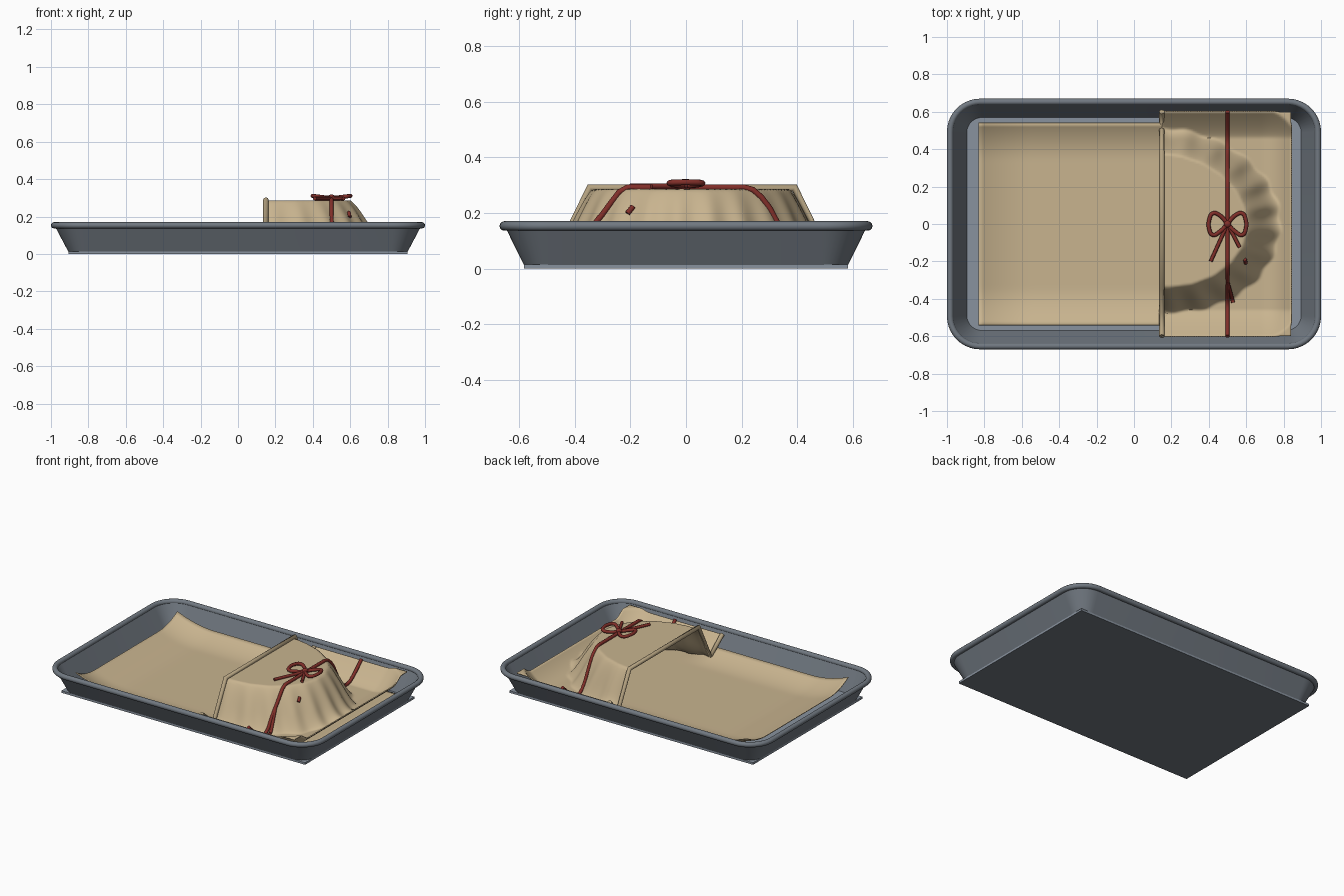
import bpy, bmesh, math
from mathutils import Vector

if "Cube" in bpy.data.objects:
    bpy.data.objects.remove(bpy.data.objects["Cube"])


def material(name, rgb):
    m = bpy.data.materials.new(name)
    m.diffuse_color = (*rgb, 1)
    m.use_nodes = True
    m.node_tree.nodes["Principled BSDF"].inputs["Base Color"].default_value = m.diffuse_color
    return m


STEEL = material("tray_steel", (0.165, 0.19, 0.22))
FLOOR = material("tray_floor_steel", (0.25, 0.29, 0.345))
PAPER = material("tan_paper", (0.58, 0.455, 0.275))
EDGE = material("paper_edge", (0.45, 0.355, 0.215))
TWINE = material("red_twine", (0.22, 0.028, 0.022))


def finish(name, bm, mats, angle=40):
    me = bpy.data.meshes.new(name)
    bm.to_mesh(me)
    bm.free()
    ob = bpy.data.objects.new(name, me)
    bpy.context.collection.objects.link(ob)
    for m in mats:
        me.materials.append(m)
    bpy.ops.object.select_all(action='DESELECT')
    ob.select_set(True)
    bpy.context.view_layer.objects.active = ob
    bpy.ops.object.shade_smooth_by_angle(angle=math.radians(angle))
    return ob


def rounded_rect(hx, hy, r, n=10):
    pts = []
    for cx, cy, a0 in ((1, 1, 0), (-1, 1, 90), (-1, -1, 180), (1, -1, 270)):
        for i in range(n + 1):
            a = math.radians(a0 + 90 * i / n)
            pts.append((cx * (hx - r) + r * math.cos(a), cy * (hy - r) + r * math.sin(a)))
    return pts


def loft(bm, rings, closed=False):
    rows = [[bm.verts.new((x, y, z)) for x, y in rounded_rect(hx, hy, r)]
            for hx, hy, r, z in rings]
    pairs = list(zip(rows, rows[1:]))
    if closed:
        pairs.append((rows[-1], rows[0]))
    for a, b in pairs:
        n = len(a)
        for i in range(n):
            j = (i + 1) % n
            bm.faces.new((a[i], a[j], b[j], b[i]))
    bmesh.ops.recalc_face_normals(bm, faces=bm.faces)


# Tray base: thin square-cornered plate, dark underneath
bm = bmesh.new()
bmesh.ops.create_cube(bm, size=1)
for v in bm.verts:
    v.co = Vector((v.co.x * 1.815, v.co.y * 1.165, 0.007 + v.co.z * 0.014))
for f in bm.faces:
    f.material_index = 1 if f.normal.z < -0.5 else 0
finish("tray_base", bm, [FLOOR, STEEL])

# Tray walls: flared rounded rectangle with thickness
bm = bmesh.new()
loft(bm, [(0.905, 0.58, 0.09, 0.008), (0.98, 0.65, 0.155, 0.15),
          (0.968, 0.638, 0.145, 0.15), (0.893, 0.568, 0.08, 0.012)], closed=True)
finish("tray_walls", bm, [STEEL])

# Rolled rim
bm = bmesh.new()
rim = []
for i in range(12):
    a = 2 * math.pi * i / 12
    o = 0.017 * math.cos(a)
    rim.append((0.983 + o, 0.653 + o, 0.16 + o, 0.153 + 0.017 * math.sin(a)))
loft(bm, rim, closed=True)
finish("tray_rim", bm, [STEEL])


def ramp(v, lo, hi):
    t = max(0, min(1, (v - lo) / (hi - lo)))
    return t


def sheet(name, x0, x1, y0, y1, nx, ny, height, thick):
    bm = bmesh.new()
    g = []
    for i in range(nx + 1):
        x = x0 + (x1 - x0) * i / nx
        g.append([])
        for j in range(ny + 1):
            y = y0 + (y1 - y0) * j / ny
            g[-1].append(bm.verts.new((x, y, height(x, y))))
    for i in range(nx):
        for j in range(ny):
            bm.faces.new((g[i][j], g[i + 1][j], g[i + 1][j + 1], g[i][j + 1]))
    ob = finish(name, bm, [PAPER], 60)
    mod = ob.modifiers.new("thickness", 'SOLIDIFY')
    mod.thickness = thick
    mod.offset = -1
    return ob


# Bottom sheet: flat, curling up along its edges
def lower(x, y):
    fade = 1 - ramp(x, 0.15, 0.3)
    cx = ramp(-x, 0.55, 0.83) ** 2
    cy = ramp(abs(y), 0.34, 0.54) ** 2
    return 0.022 + (0.06 * cx + 0.06 * cy) * fade


# Wrapped sheet: flat-topped half dome, open on its left, with curled borders
def upper(x, y):
    cy = 0.02 * (1 - ramp(x, 0.15, 0.6))
    dx, dy = (x - 0.15) / 0.62, (y - cy) / 0.485
    q = math.hypot(dx, dy)
    ang = math.atan2(dy, dx)
    q += 0.014 * math.sin(22 * ang) * ramp(q, 0.7, 0.9)
    t = ramp(q, 0.73, 1.02)
    t = 0.6 * t + 0.4 * t * t * (3 - 2 * t)
    dome = 0.285 - 0.25 * t
    curl = 0.11 * ramp(abs(y), 0.46, 0.6) ** 1.3 + 0.085 * ramp(x, 0.68, 0.84) ** 2
    return min(0.285, dome + min(curl, 0.125) * t)


sheet("lower_paper", -0.83, 0.80, -0.54, 0.54, 70, 50, lower, 0.005)
sheet("wrapped_paper", 0.15, 0.84, -0.6, 0.6, 70, 120, upper, 0.007)


def cord(name, pts, radius, mat, smooth=True):
    cu = bpy.data.curves.new(name, 'CURVE')
    cu.dimensions = '3D'
    cu.bevel_depth = radius
    cu.bevel_resolution = 2
    cu.use_fill_caps = True
    cu.resolution_u = 5
    sp = cu.splines.new('BEZIER' if smooth else 'POLY')
    if smooth:
        sp.bezier_points.add(len(pts) - 1)
        for p, co in zip(sp.bezier_points, pts):
            p.co = co
            p.handle_left_type = p.handle_right_type = 'AUTO'
    else:
        sp.points.add(len(pts) - 1)
        for p, co in zip(sp.points, pts):
            p.co = (*co, 1)
    cu.materials.append(mat)
    ob = bpy.data.objects.new(name, cu)
    bpy.context.collection.objects.link(ob)
    return ob


# Thick folded edge framing the open end
cord("folded_edge", [(0.149, y, z) for y, z in
     ((-0.6, 0.145), (-0.47, 0.045), (-0.345, 0.29), (0.39, 0.29), (0.515, 0.045), (0.6, 0.145))],
     0.0145, EDGE, smooth=False)

# Twine across the parcel, following the paper
cord("twine_band", [(0.5, -0.6 + 0.03 * i, upper(0.5, -0.6 + 0.03 * i) + 0.006)
                    for i in range(41)], 0.011, TWINE, smooth=False)

# Bow loops, mirrored left and right
LOOP = ((0, 0), (0.04, 0.045), (0.078, 0.057), (0.097, 0.025), (0.097, -0.03),
        (0.08, -0.058), (0.04, -0.04), (0, 0))
for side, s in (("left", -1), ("right", 1)):
    cord("bow_loop_" + side, [(0.5 + s * x, y, 0.298 + 0.12 * x) for x, y in LOOP], 0.011, TWINE)


# Loose tails lying on the paper
def tail(name, x0, y0, x1, y1, n=8):
    pts = []
    for i in range(n + 1):
        t = i / n
        x, y = x0 + (x1 - x0) * t, y0 + (y1 - y0) * t
        pts.append((x, y, upper(x, y) + 0.011))
    cord(name, pts, 0.010, TWINE)


tail("bow_tail_left", 0.5, 0, 0.41, -0.2)
tail("bow_tail_right", 0.5, 0, 0.565, -0.125)
tail("twine_end", 0.5, -0.31, 0.53, -0.42)
tail("tail_tip", 0.593, -0.19, 0.598, -0.21, 3)

# Bow knot
bm = bmesh.new()
bmesh.ops.create_uvsphere(bm, u_segments=16, v_segments=10, radius=0.02)
for v in bm.verts:
    v.co = Vector((0.5 + v.co.x, v.co.y, 0.302 + v.co.z * 0.8))
finish("bow_knot", bm, [TWINE], 60)
